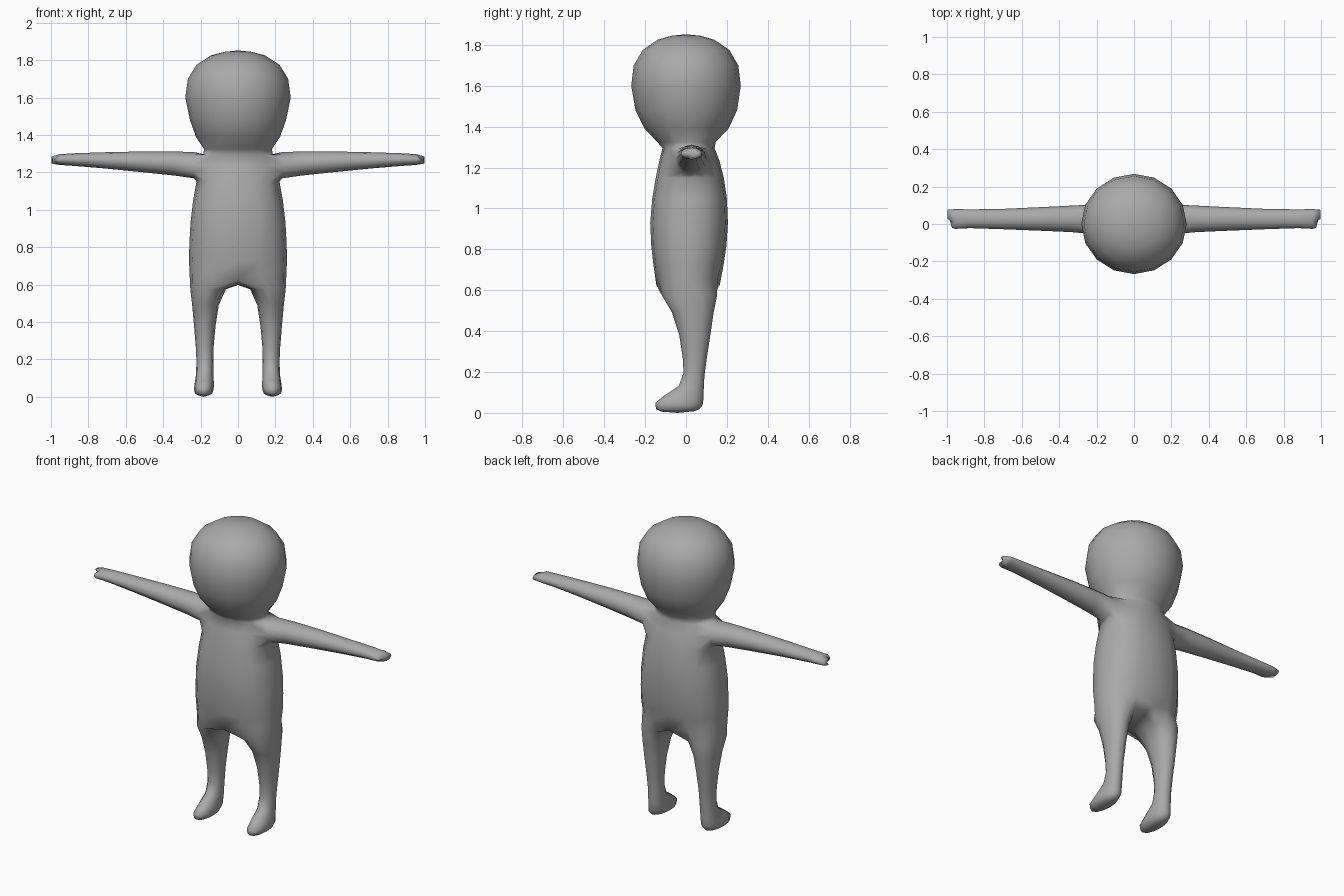
import bpy, bmesh
from math import cos, sin, pi, radians

N = 16                      # sides of head and torso
bm = bmesh.new()


def spow(v, e):
    return abs(v) ** e * (1 if v >= 0 else -1)


def ring(points):
    return [bm.verts.new(p) for p in points]


def bridge(a, b, skip=()):
    n = len(a)
    for i in range(n):
        if i not in skip:
            j = (i + 1) % n
            bm.faces.new((a[i], a[j], b[j], b[i]))


# Torso and head: z, half width, front y, back y, squareness exponent
rows = [
    (0.66, 0.259, -0.145, 0.165, 0.85), (0.73, 0.262, -0.16, 0.185, 0.85),
    (0.82, 0.26, -0.17, 0.198, 0.85), (0.93, 0.254, -0.175, 0.205, 0.85),
    (1.05, 0.24, -0.165, 0.2, 0.85), (1.15, 0.222, -0.148, 0.185, 0.85),
    (1.235, 0.205, -0.13, 0.163, 0.88), (1.295, 0.185, -0.115, 0.14, 0.92),
    (1.325, 0.182, -0.14, 0.145, 1), (1.39, 0.225, -0.203, 0.208, 1),
    (1.48, 0.257, -0.247, 0.25, 1), (1.6, 0.282, -0.268, 0.268, 1),
    (1.7, 0.268, -0.256, 0.256, 1), (1.775, 0.222, -0.212, 0.212, 1),
    (1.825, 0.145, -0.14, 0.14, 1), (1.845, 0.07, -0.07, 0.07, 1),
]
body = []
for z, w, y0, y1, e in rows:
    cy, d = (y0 + y1) / 2, (y1 - y0) / 2
    body.append(ring((w * spow(cos(2 * pi * k / N), e),
                      cy + d * spow(sin(2 * pi * k / N), e), z) for k in range(N)))
SHOULDER = 5                # row where the arm opening starts
arm_hole = {14, 15, 0, 1, 6, 7, 8, 9}
for r in range(len(rows) - 1):
    bridge(body[r], body[r + 1], arm_hole if r in (SHOULDER, SHOULDER + 1) else ())
crown = bm.verts.new((0, 0, 1.852))
for k in range(N):
    bm.faces.new((body[-1][k], body[-1][(k + 1) % N], crown))

# Arms: x, bottom z, top z, front y, back y
arm_rows = [(0.235, 1.168, 1.308, -0.052, 0.103), (0.34, 1.183, 1.312, -0.043, 0.098),
            (0.5, 1.2, 1.312, -0.036, 0.09), (0.7, 1.22, 1.308, -0.028, 0.081),
            (0.88, 1.235, 1.302, -0.022, 0.078), (0.955, 1.24, 1.297, -0.026, 0.08),
            (0.985, 1.247, 1.285, -0.02, 0.076)]
for s in (1, -1):
    def col(row, k):
        return body[row][k % N if s > 0 else (8 - k) % N]
    prev = ([col(SHOULDER, k) for k in range(-2, 3)] + [col(SHOULDER + 1, 2)]
            + [col(SHOULDER + 2, k) for k in range(2, -3, -1)] + [col(SHOULDER + 1, -2)])
    for i, (x, z0, z1, y0, y1) in enumerate(arm_rows):
        pts = []
        for k in range(12):
            a = radians(-150 + 30 * k)
            y = (y0 + y1) / 2 + (y1 - y0) / 2 * cos(a)
            dx = 0
            if i == len(arm_rows) - 1:      # notch between thumb and palm
                dx = 0.012 if y > 0.02 else (-0.022 if y > -0.012 else -0.012)
            pts.append((s * (x + dx), y, (z0 + z1) / 2 + (z1 - z0) / 2 * sin(a)))
        cur = ring(pts)
        bridge(prev, cur)
        prev = cur
    tip = bm.verts.new((s * 0.99, 0.035, 1.264))
    for k in range(12):
        bm.faces.new((prev[k], prev[(k + 1) % 12], tip))

# Crotch seam shared by both legs, running back to front
low = body[0]
low[4].co.z = low[12].co.z = 0.625
crotch = ring([(0, 0.09, 0.605), (0, 0.02, 0.598), (0, -0.06, 0.603)])

# Legs and feet: inner x, outer x, front y, back y, front z, back z
leg_rows = [(0.065, 0.255, -0.118, 0.152, 0.575, 0.575),
            (0.103, 0.245, -0.068, 0.135, 0.49, 0.49),
            (0.12, 0.235, -0.033, 0.119, 0.38, 0.38),
            (0.13, 0.226, -0.016, 0.102, 0.27, 0.27),
            (0.132, 0.222, -0.012, 0.09, 0.195, 0.18),
            (0.131, 0.225, -0.035, 0.086, 0.132, 0.1),
            (0.129, 0.232, -0.105, 0.084, 0.085, 0.05),
            (0.13, 0.236, -0.15, 0.078, 0.05, 0.032),
            (0.137, 0.23, -0.147, 0.065, 0.018, 0.018),
            (0.157, 0.212, -0.12, 0.04, 0.006, 0.008)]
for s in (1, -1):
    half = [low[k % N if s > 0 else (8 - k) % N] for k in range(-4, 5)]
    prev = half + crotch
    for x0, x1, y0, y1, zf, zb in leg_rows:
        pts = []
        for k in range(12):
            a = radians(-120 + 30 * k)
            t = (sin(a) + 1) / 2
            pts.append((s * ((x0 + x1) / 2 + (x1 - x0) / 2 * spow(cos(a), 0.9)),
                        y0 + (y1 - y0) * t, zf + (zb - zf) * t))
        cur = ring(pts)
        bridge(prev, cur)
        prev = cur
    sole = bm.verts.new((s * 0.184, -0.04, 0.0))
    for k in range(12):
        bm.faces.new((prev[k], prev[(k + 1) % 12], sole))

# One smooth skin
bmesh.ops.recalc_face_normals(bm, faces=bm.faces[:])
for f in bm.faces:
    f.smooth = True
mesh = bpy.data.meshes.new("figure_body")
bm.to_mesh(mesh)
bm.free()
obj = bpy.data.objects.new("figure_body", mesh)
bpy.context.collection.objects.link(obj)

grey = bpy.data.materials.new("plain grey")
grey.diffuse_color = (0.4, 0.4, 0.4, 1)
mesh.materials.append(grey)
